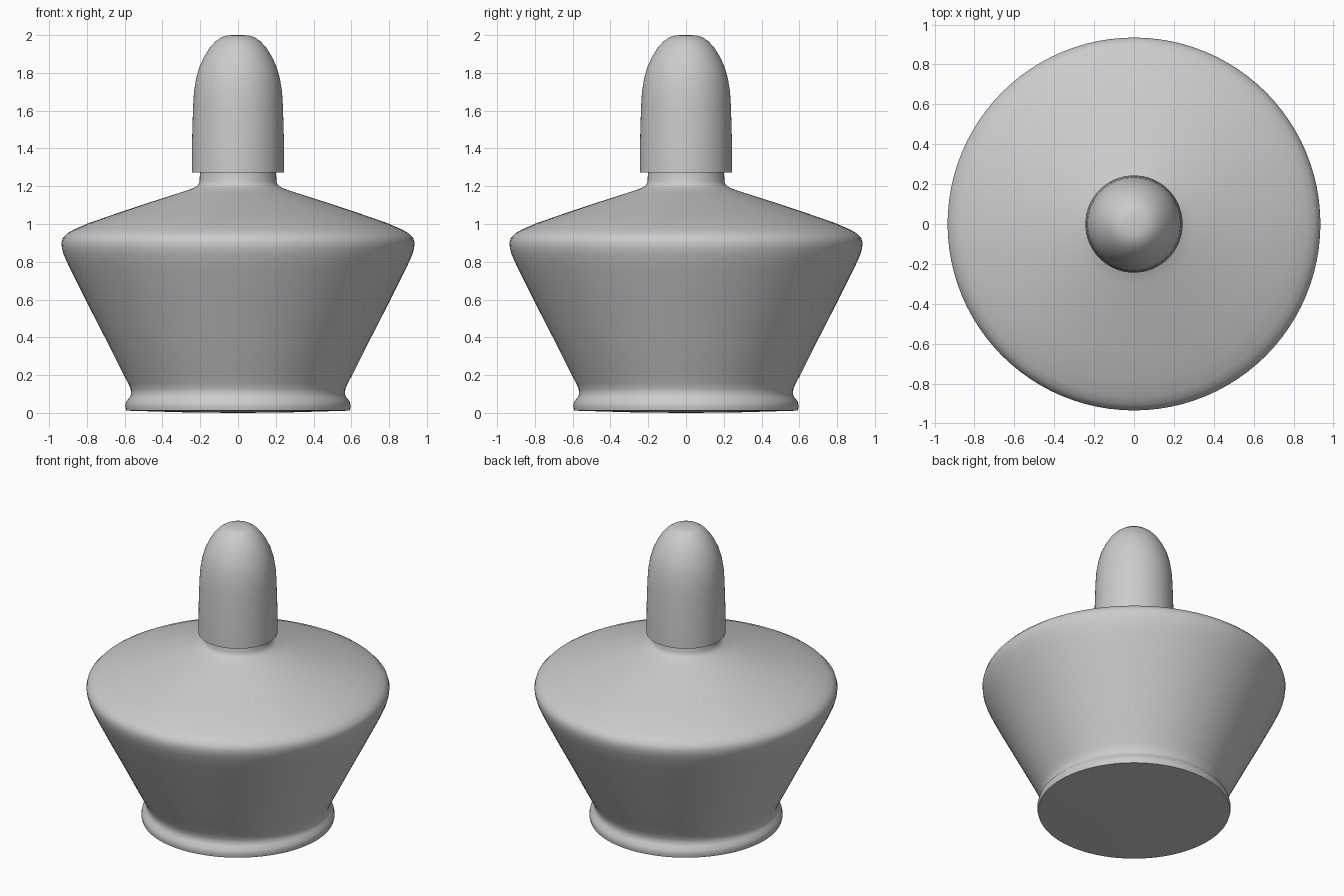
import bpy, bmesh, math

if "Cube" in bpy.data.objects:
    bpy.data.objects.remove(bpy.data.objects["Cube"])

grey = bpy.data.materials.new("light grey")
grey.diffuse_color = (0.6, 0.6, 0.6, 1)
grey.use_nodes = True
grey.node_tree.nodes["Principled BSDF"].inputs["Base Color"].default_value = grey.diffuse_color


def lathe(name, profile, segments=96):
    """Revolve a (radius, height) profile around z."""
    bm = bmesh.new()
    verts = [bm.verts.new((r, 0, z)) for r, z in profile]
    edges = [bm.edges.new(pair) for pair in zip(verts, verts[1:])]
    bmesh.ops.spin(bm, geom=verts + edges, cent=(0, 0, 0), axis=(0, 0, 1),
                   angle=math.tau, steps=segments, use_duplicate=False)
    bmesh.ops.remove_doubles(bm, verts=bm.verts, dist=1e-4)
    bmesh.ops.recalc_face_normals(bm, faces=bm.faces)
    mesh = bpy.data.meshes.new(name)
    bm.to_mesh(mesh)
    bm.free()
    mesh.materials.append(grey)
    obj = bpy.data.objects.new(name, mesh)
    bpy.context.collection.objects.link(obj)
    bpy.context.view_layer.objects.active = obj
    obj.select_set(True)
    bpy.ops.object.shade_smooth_by_angle(angle=math.radians(40))
    obj.select_set(False)


# Bottle body: flared foot, tapered wall, sloping shoulder and neck
lathe("bottle_body", [
    (0, 0), (0.25, 0.002), (0.592, 0.012), (0.597, 0.035), (0.592, 0.06),
    (0.575, 0.08), (0.566, 0.10), (0.568, 0.125), (0.58, 0.155), (0.61, 0.21),
    (0.70, 0.39), (0.81, 0.605), (0.89, 0.765), (0.922, 0.835), (0.932, 0.87),
    (0.935, 0.90), (0.928, 0.925), (0.905, 0.95), (0.87, 0.97), (0.79, 1.005),
    (0.66, 1.05), (0.45, 1.12), (0.30, 1.168), (0.235, 1.19), (0.212, 1.205),
    (0.203, 1.225), (0.202, 1.28), (0, 1.28)])

# Rounded bullet-shaped cap
lathe("cap", [
    (0, 1.272), (0.244, 1.272), (0.243, 1.45), (0.238, 1.62), (0.233, 1.70),
    (0.222, 1.77), (0.205, 1.83), (0.18, 1.885), (0.15, 1.933), (0.12, 1.966),
    (0.09, 1.988), (0.06, 1.997), (0.03, 2.0), (0, 2.0)])
